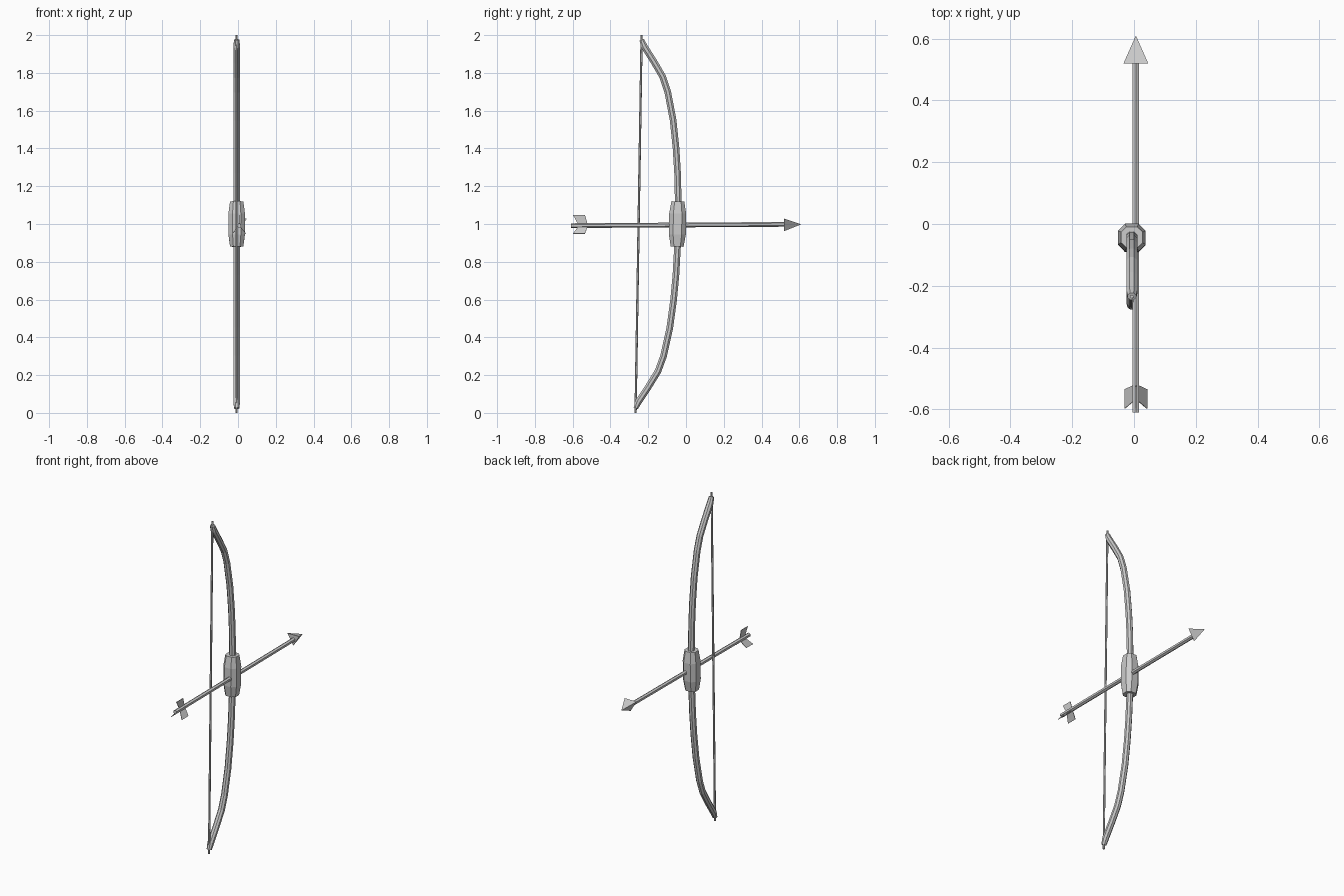
import bpy, bmesh, math
from mathutils import Vector

if "Cube" in bpy.data.objects:
    bpy.data.objects.remove(bpy.data.objects["Cube"])

BX = -0.007          # bow plane
TILT = 0.016         # slight lean of the bow in y


def make(name, bm):
    bmesh.ops.recalc_face_normals(bm, faces=bm.faces)
    me = bpy.data.meshes.new(name)
    bm.to_mesh(me)
    bm.free()
    ob = bpy.data.objects.new(name, me)
    bpy.context.collection.objects.link(ob)
    return ob


def ngon(n, phase=0.5):
    return [(math.cos((i + phase) * math.tau / n), math.sin((i + phase) * math.tau / n)) for i in range(n)]


def sweep(name, path, shape, sizes):
    """Sweep a shape along points lying in a plane of constant x."""
    bm = bmesh.new()
    pts = [Vector(p) for p in path]
    rings = []
    for i, p in enumerate(pts):
        t = (pts[min(i + 1, len(pts) - 1)] - pts[max(i - 1, 0)]).normalized()
        u = Vector((1, 0, 0))
        v = t.cross(u)
        sx, sy = sizes[i]
        rings.append([bm.verts.new(p + u * a * sx + v * b * sy) for a, b in shape])
    n = len(shape)
    for r, s in zip(rings, rings[1:]):
        for k in range(n):
            bm.faces.new((r[k], r[(k + 1) % n], s[(k + 1) % n], s[k]))
    bm.faces.new(rings[0])
    bm.faces.new(rings[-1])
    return make(name, bm)


def bow(h, y):
    return (BX, y + TILT * h, 1 + h)


# Limbs: one curve, mirrored up and down
curve = [(0.06, -0.043), (0.12, -0.043), (0.27, -0.049), (0.4, -0.059), (0.55, -0.077),
         (0.7, -0.108), (0.78, -0.136), (0.86, -0.184), (0.94, -0.236), (0.975, -0.25)]
for name, s in (("upper_limb", 1), ("lower_limb", -1)):
    size = [(0.019, 0.019)] * (len(curve) - 1) + [(0.015, 0.013)]
    sweep(name, [bow(s * h, y) for h, y in curve], ngon(8), size)

# Grip: chamfered block, thicker in the middle
block = [(1, .5), (.5, 1), (-.5, 1), (-1, .5), (-1, -.5), (-.5, -1), (.5, -1), (1, -.5)]
sweep("grip", [bow(h, -0.045) for h in (-0.12, -0.055, 0.055, 0.12)], block,
      [(0.035, 0.034), (0.044, 0.045), (0.044, 0.045), (0.035, 0.034)])

# Bowstring, its ends stick out past the limb tips
sweep("bowstring", [bow(-1, -0.251), bow(1, -0.251)], ngon(6), [(0.006, 0.006)] * 2)

# Arrow, rising slightly towards the tip
AX = 0.006


def arrow(y):
    return Vector((AX, y, 0.995 + 0.006 * y))


sweep("arrow_shaft", [arrow(-0.61), arrow(0.54)], ngon(6), [(0.0125, 0.0125)] * 2)

# Arrowhead: three-sided pyramid with a flat face on top
bm = bmesh.new()
base = [bm.verts.new(arrow(0.52) + Vector((x, 0, z))) for x, z in ((-0.04, 0.03), (0.04, 0.03), (0, -0.036))]
tip = bm.verts.new(arrow(0.61))
bm.faces.new(base)
for i in range(3):
    bm.faces.new((base[i], base[(i + 1) % 3], tip))
make("arrowhead", bm)

# Fletching: three thin swept vanes
for i, a in enumerate((0, 140, -140)):
    d = Vector((math.sin(math.radians(a)), 0, math.cos(math.radians(a))))
    side = Vector((d.z, 0, -d.x)) * 0.0015
    bm = bmesh.new()
    prof = [(-0.57, 0.005), (-0.52, 0.005), (-0.535, 0.056), (-0.598, 0.056)]
    rows = [[bm.verts.new(arrow(y) + d * r + side * s) for y, r in prof] for s in (-1, 1)]
    bm.faces.new(rows[0])
    bm.faces.new(rows[1])
    for k in range(4):
        j = (k + 1) % 4
        bm.faces.new((rows[0][k], rows[0][j], rows[1][j], rows[1][k]))
    make("vane_%d" % (i + 1), bm)
